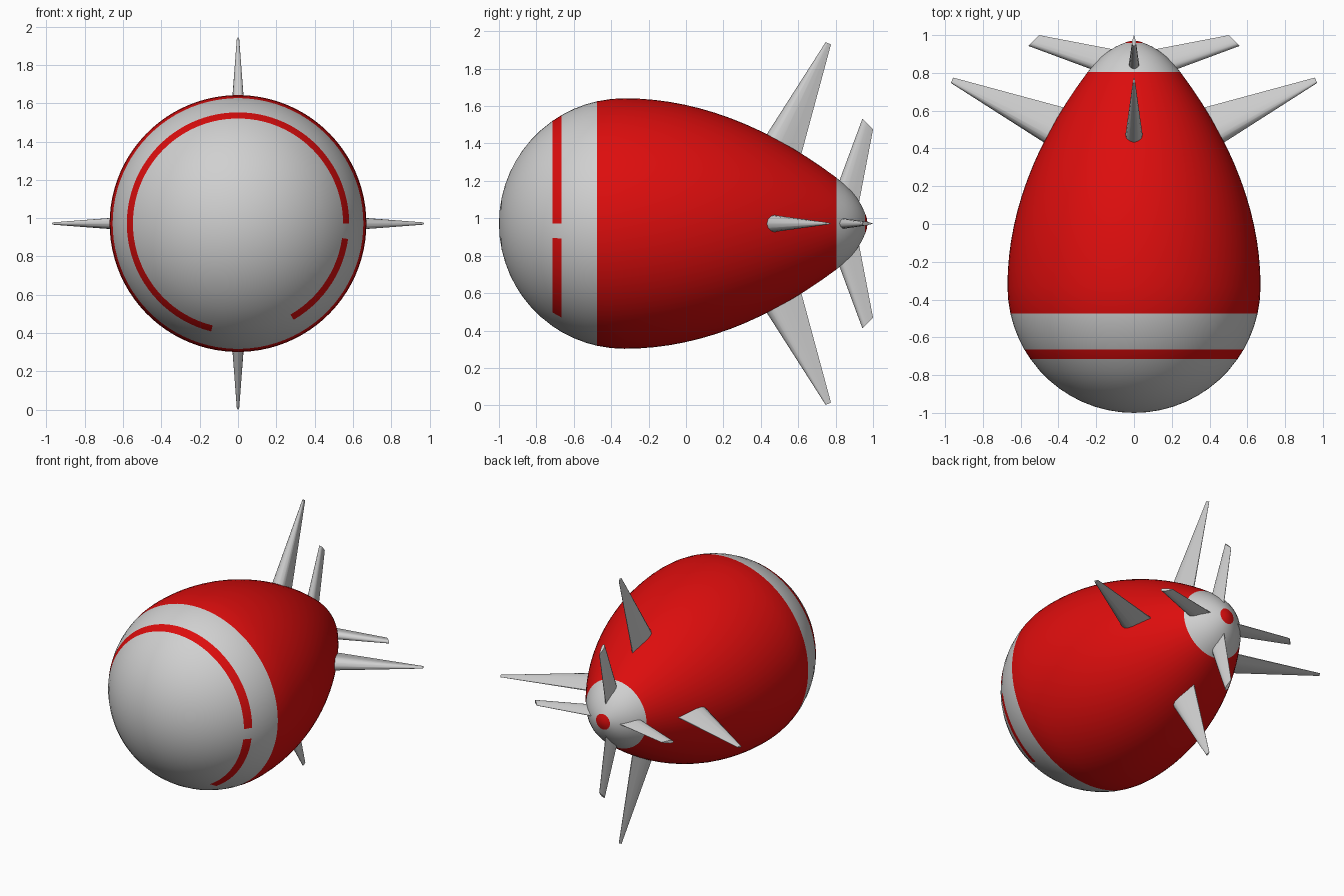
import bpy, bmesh, math
from mathutils import Vector

if "Cube" in bpy.data.objects:
    bpy.data.objects.remove(bpy.data.objects["Cube"])

CZ = 0.972      # height of the long axis
SEG = 90


def material(name, rgb):
    m = bpy.data.materials.new(name)
    m.diffuse_color = (*rgb, 1)
    m.use_nodes = True
    m.node_tree.nodes["Principled BSDF"].inputs["Base Color"].default_value = m.diffuse_color
    return m


RED = material("red_paint", (0.72, 0.004, 0.004))
GREY = material("light_grey", (0.63, 0.63, 0.63))


def finish(bm, name, mats, angle):
    bmesh.ops.recalc_face_normals(bm, faces=bm.faces)
    me = bpy.data.meshes.new(name)
    bm.to_mesh(me)
    bm.free()
    ob = bpy.data.objects.new(name, me)
    bpy.context.collection.objects.link(ob)
    for m in mats:
        me.materials.append(m)
    bpy.ops.object.select_all(action='DESELECT')
    ob.select_set(True)
    bpy.context.view_layer.objects.active = ob
    bpy.ops.object.shade_smooth_by_angle(angle=math.radians(angle))
    return ob


# Body profile: round nose, parabolic taper, rounded tail
def radius(y):
    if y < -0.33:
        return math.sqrt(max(0.0, 0.67 ** 2 - (y + 0.33) ** 2))
    return 0.67 - 0.33 * (y + 0.33) ** 2


nose = [-0.33 - 0.67 * math.cos(math.radians(a)) for a in range(6, 54, 6)]
ys = nose + [-0.715, -0.665, -0.6, -0.535, -0.475, -0.4, -0.33]
ys = sorted(ys + [-0.33 + 1.135 * i / 14 for i in range(1, 15)])
profile = [(y, radius(y)) for y in ys]
profile += [(0.85, 0.207), (0.885, 0.173), (0.915, 0.135),
            (0.94, 0.094), (0.957, 0.056), (0.967, 0.028)]

# Body shell
bm = bmesh.new()
rings = []
for y, r in profile:
    rings.append([bm.verts.new((r * math.cos(2 * math.pi * i / SEG), y,
                                CZ + r * math.sin(2 * math.pi * i / SEG)))
                  for i in range(SEG)])
for a, b in zip(rings, rings[1:]):
    for i in range(SEG):
        j = (i + 1) % SEG
        bm.faces.new((a[i], a[j], b[j], b[i]))
for ring, y in ((rings[0], -1.0), (rings[-1], 0.971)):
    tip = bm.verts.new((0, y, CZ))
    for i in range(SEG):
        bm.faces.new((ring[i], ring[(i + 1) % SEG], tip))

# Paint: red middle, broken nose stripe and tail spot; grey elsewhere
for f in bm.faces:
    c = f.calc_center_median()
    ang = math.degrees(math.atan2(c.z - CZ, c.x))
    stripe = -0.715 < c.y < -0.665 and not (-8 < ang < 0 or -102 < ang < -60)
    red = stripe or -0.475 < c.y < 0.804 or c.y > 0.957
    f.material_index = 0 if red else 1
finish(bm, "body", [RED, GREY], 50)

# Blunt-nosed fin section: (position along chord, share of half thickness)
SECTION = [(0, 0), (0.05, 0.55), (0.14, 0.9), (0.25, 1), (0.45, 0.85),
           (0.7, 0.5), (1, 0.06)]


def fin(name, turn, root, tip):
    """root/tip: (front y, front r, back y, back r, half thickness)"""
    ca, sa = math.cos(turn), math.sin(turn)
    bm = bmesh.new()
    loops = []
    for y0, r0, y1, r1, t in (root, tip):
        pts = [(c, h) for c, h in SECTION] + [(c, -h) for c, h in SECTION[:0:-1]]
        loop = []
        for c, h in pts:
            y, r, w = y0 + (y1 - y0) * c, r0 + (r1 - r0) * c, h * t
            loop.append(bm.verts.new(Vector((r * ca - w * sa, y, CZ + r * sa + w * ca))))
        loops.append(loop)
    n = len(loops[0])
    for i in range(n):
        j = (i + 1) % n
        bm.faces.new((loops[0][i], loops[0][j], loops[1][j], loops[1][i]))
    bm.faces.new(loops[0])
    bm.faces.new(loops[1])
    finish(bm, name, [GREY], 50)


# Four large swept fins and four small tail fins
for k, side in enumerate(("right", "top", "left", "bottom")):
    turn = k * math.pi / 2
    fin("large_fin_" + side, turn,
        (0.325, 0.31, 0.60, 0.31, 0.056), (0.747, 0.97, 0.775, 0.957, 0.006))
    fin("tail_fin_" + side, turn,
        (0.765, 0.08, 0.915, 0.06, 0.034), (0.943, 0.56, 1.0, 0.503, 0.011))
